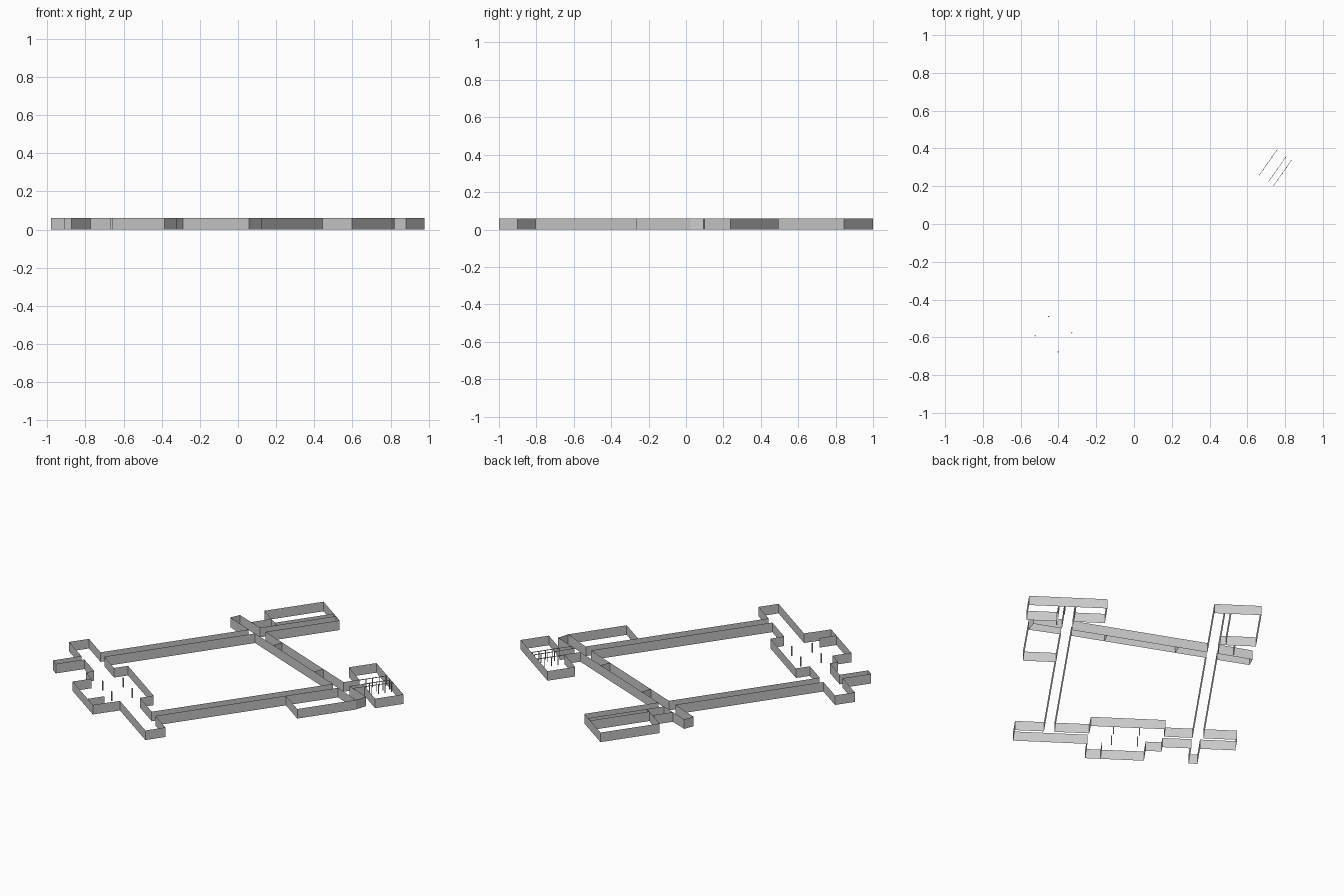
import bpy
import bmesh
from math import radians
from mathutils import Matrix, Vector

if "Cube" in bpy.data.objects:
    bpy.data.objects.remove(bpy.data.objects["Cube"], do_unlink=True)

HEIGHT = 0.06
TURN = Matrix.Rotation(radians(-35), 4, "Z")   # the plan is drawn square, then turned

grey = bpy.data.materials.new("wall_grey")
grey.use_nodes = True
grey.diffuse_color = (0.6, 0.6, 0.6, 1)
grey.node_tree.nodes["Principled BSDF"].inputs["Base Color"].default_value = (0.6, 0.6, 0.6, 1)


def finish(name, bm):
    bm.transform(TURN)
    mesh = bpy.data.meshes.new(name)
    bm.to_mesh(mesh)
    bm.free()
    mesh.materials.append(grey)
    obj = bpy.data.objects.new(name, mesh)
    bpy.context.collection.objects.link(obj)


def walls(name, *runs):
    """Thin upright walls standing on plan polylines."""
    bm = bmesh.new()
    for run in runs:
        base = [bm.verts.new((x, y, 0)) for x, y in run]
        edges = [bm.edges.new(pair) for pair in zip(base, base[1:])]
        grown = bmesh.ops.extrude_edge_only(bm, edges=edges)["geom"]
        top = [g for g in grown if isinstance(g, bmesh.types.BMVert)]
        bmesh.ops.translate(bm, verts=top, vec=(0, 0, HEIGHT))
    finish(name, bm)


def posts(name, spots, size):
    bm = bmesh.new()
    for x, y in spots:
        place = Matrix.Translation((x, y, HEIGHT / 2)) @ Matrix.Diagonal((size, size, HEIGHT, 1))
        bmesh.ops.create_cube(bm, size=1, matrix=place)
    finish(name, bm)


def rails(name, lines, y0, y1):
    """Slim lintels along the tops of the open colonnades."""
    bm = bmesh.new()
    for x in lines:
        place = Matrix.Translation((x, (y0 + y1) / 2, HEIGHT - 0.002))
        bmesh.ops.create_cube(bm, size=1, matrix=place @ Matrix.Diagonal((0.002, y1 - y0, 0.004, 1)))
    finish(name, bm)


# Shared plan lines
NORTH, BAR_N, BAR_S = 0.757, -0.665, -0.785
WL, WR = -0.454, -0.392      # west corridor walls
EL, ER = 0.395, 0.455        # east corridor walls

# West corridor, open where the cross corridor meets it
walls("west_corridor",
      [(WL, NORTH), (WL, 0.299)], [(WL, 0.23), (WL, BAR_N)],
      [(WR, NORTH), (WR, 0.31)], [(WR, 0.246), (WR, BAR_N)])

# North west room and the small lobby below it
walls("north_west_room",
      [(WR, NORTH), (-0.66, NORTH), (-0.66, 0.4), (WL, 0.4)],
      [(-0.489, NORTH), (-0.489, 0.4)])
walls("north_west_lobby", [(-0.543, 0.4), (-0.543, 0.276)])

# Slanting cross corridor with its end stubs and partitions
walls("cross_corridor",
      [(WR, 0.31), (EL, 0.495)], [(WR, 0.246), (EL, 0.43)],
      [(-0.225, 0.349), (-0.209, 0.289)], [(0.191, 0.446), (0.203, 0.385)])
walls("cross_corridor_west_end",
      [(WL, 0.299), (-0.654, 0.25), (-0.642, 0.187), (WL, 0.23)])
walls("cross_corridor_east_end",
      [(ER, 0.508), (0.62, 0.547), (0.643, 0.478), (ER, 0.44)])

# East corridor
walls("east_corridor",
      [(EL, 0.59), (EL, 0.495)], [(EL, 0.43), (EL, BAR_N)],
      [(ER, 0.6), (ER, 0.508)], [(ER, 0.44), (ER, BAR_N)])

# North east rooms, open to the corridor through colonnades
walls("north_east_rooms",
      [(EL, 0.59), (0.218, 0.59), (0.218, NORTH), (0.664, NORTH), (0.664, 0.587), (0.489, 0.587)],
      [(0.489, 0.587), (0.487, 0.517)])
colonnade = (EL, ER, 0.489)
posts("north_east_posts", [(x, 0.63 + 0.04 * i) for x in colonnade for i in range(4)], 0.004)
rails("north_east_lintels", colonnade, 0.59, NORTH)

# South east room
walls("south_east_room", [(0.643, 0.478), (0.644, 0.124), (ER, 0.124)])

# South west bar with its narrow annex
walls("south_west_bar",
      [(WL, BAR_N), (-0.646, BAR_N), (-0.646, BAR_S), (-0.445, BAR_S)],
      [(WR, BAR_N), (-0.23, BAR_N)], [(-0.395, BAR_S), (-0.23, BAR_S)])
walls("south_west_annex",
      [(-0.445, BAR_S), (-0.445, -0.957), (-0.395, -0.957), (-0.395, BAR_S)])

# South east bar
walls("south_east_bar",
      [(0.197, BAR_N), (EL, BAR_N)],
      [(ER, BAR_N), (0.62, BAR_N), (0.62, BAR_S), (0.197, BAR_S)])

# Central hall, open to both bars and to the porch
walls("central_hall",
      [(-0.23, BAR_N), (-0.23, -0.581), (0.195, -0.581), (0.197, BAR_N)],
      [(-0.23, BAR_S), (-0.23, -0.835), (-0.139, -0.835)],
      [(0.197, BAR_S), (0.197, -0.835)])
posts("central_hall_posts", [(x, y) for x in (-0.089, 0.06) for y in (-0.66, BAR_S)], 0.006)

# Porch with a partition
walls("porch",
      [(-0.139, -0.835), (-0.139, -0.948), (0.195, -0.948), (0.195, -0.835)],
      [(0.108, -0.845), (0.108, -0.948)])
